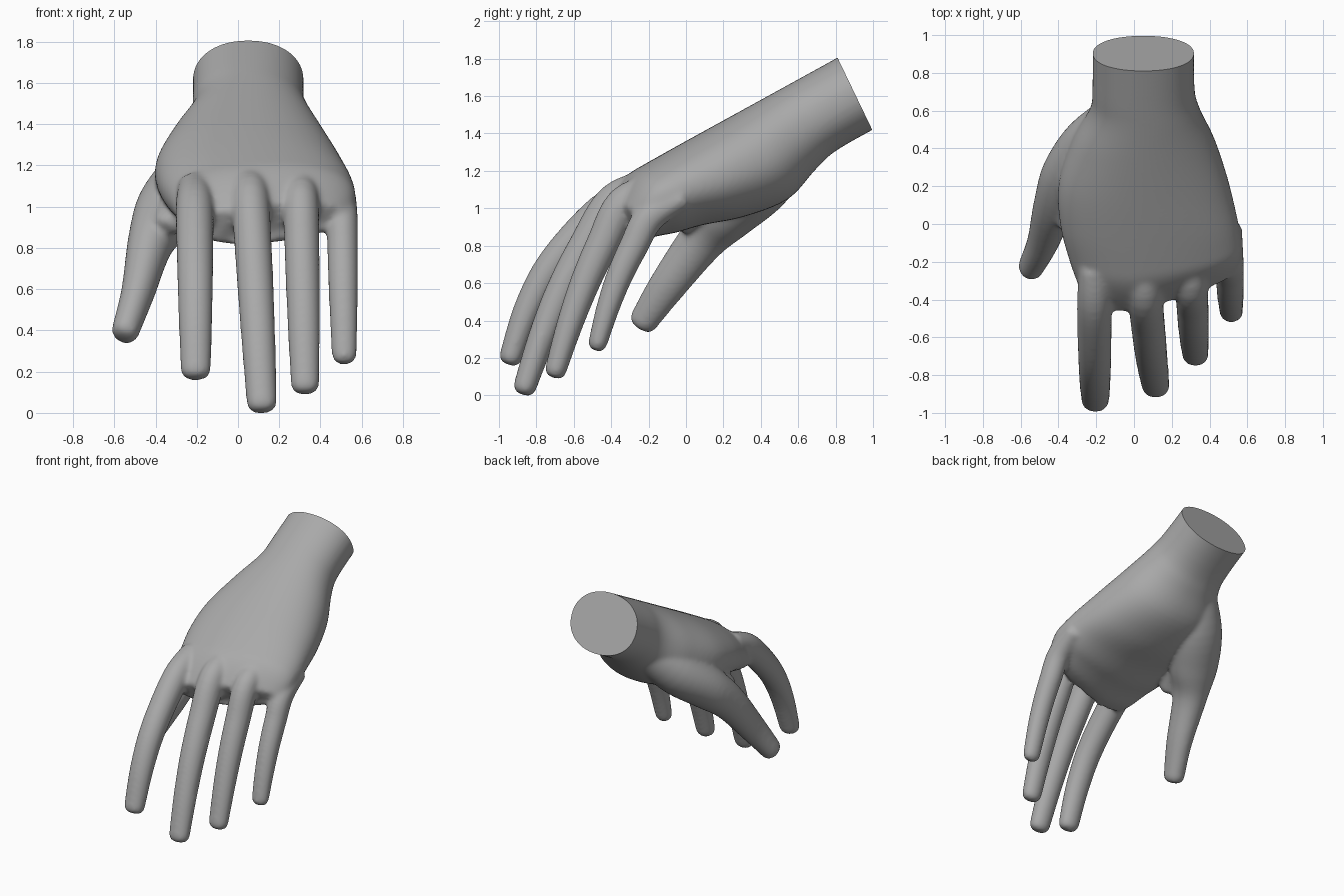
import bpy, bmesh, math
from mathutils import Vector

if "Cube" in bpy.data.objects:
    bpy.data.objects.remove(bpy.data.objects["Cube"])

skin = bpy.data.materials.new("plain grey")
skin.diffuse_color = (0.40, 0.40, 0.40, 1)
skin.use_nodes = True
skin.node_tree.nodes["Principled BSDF"].inputs["Base Color"].default_value = skin.diffuse_color


def spline(rows, steps=5):
    """Catmull-Rom interpolation through rows of numbers."""
    out = []
    for i in range(len(rows) - 1):
        a, b = rows[max(i - 1, 0)], rows[i]
        c, d = rows[i + 1], rows[min(i + 2, len(rows) - 1)]
        for k in range(steps):
            t = k / steps
            out.append([0.5 * (2 * q + (r - p) * t + (2 * p - 5 * q + 4 * r - s) * t * t
                               + (3 * q - p - 3 * r + s) * t ** 3)
                        for p, q, r, s in zip(a, b, c, d)])
    return out + [list(rows[-1])]


def add_loft(bm, rings):
    """Skin closed rings of points and cap both ends."""
    loops = [[bm.verts.new(p) for p in ring] for ring in rings]
    n = len(loops[0])
    for a, b in zip(loops, loops[1:]):
        for i in range(n):
            bm.faces.new((a[i], a[(i + 1) % n], b[(i + 1) % n], b[i]))
    bm.faces.new(loops[0][::-1])
    bm.faces.new(loops[-1])


def oval(n=40, power=2.0):
    for i in range(n):
        a = 2 * math.pi * i / n
        c, s = math.cos(a), math.sin(a)
        yield (math.copysign(abs(c) ** (2 / power), c),
               math.copysign(abs(s) ** (2 / power), s))


def add_digit(bm, rows):
    """Tube along x, y, z, half width, half depth, with a blunt rounded tip."""
    rows = spline(rows)
    tip = Vector(rows[-1][:3])
    end = (tip - Vector(rows[-2][:3])).normalized()
    w, d = rows[-1][3:]
    for a in (25, 50, 75):
        a = math.radians(a)
        k = math.cos(a) ** 0.6
        rows.append([*(tip + end * 0.05 * math.sin(a)), w * k, d * k])
    pts = [Vector(r[:3]) for r in rows]
    rings = []
    for i, r in enumerate(rows):
        t = (pts[min(i + 1, len(pts) - 1)] - pts[max(i - 1, 0)]).normalized()
        side = (Vector((1, 0, 0)) - t * t.x).normalized()
        up = t.cross(side)
        rings.append([pts[i] + side * (u * r[3]) + up * (v * r[4]) for u, v in oval()])
    add_loft(bm, rings)


def add_finger(bm, knuckle, tip, bow, width):
    """Bowed, tapering finger rooted inside the palm."""
    knuckle, tip = Vector(knuckle), Vector(tip)
    chord = (tip - knuckle).normalized()
    out = Vector((0, chord.z, -chord.y)).normalized()
    rows = [[*(knuckle + Vector((0, 0.18, 0.10))), width * 0.9, width * 0.8]]
    for k in range(5):
        t = k / 4
        p = knuckle.lerp(tip, t) + out * (bow * math.sin(math.pi * t))
        rows.append([*p, width * (1.03 - 0.2 * t * t), width * (1.1 - 0.4 * t ** 1.5)])
    add_digit(bm, rows)


bm = bmesh.new()

# wrist and palm stations: position along the straight back, depth, left x, right x
palm = [
    (0.98, 0.435, -0.22, 0.32),
    (0.64, 0.435, -0.22, 0.32),
    (0.50, 0.47, -0.235, 0.35),
    (0.32, 0.54, -0.33, 0.43),
    (0.10, 0.51, -0.40, 0.505),
    (-0.10, 0.44, -0.39, 0.55),
    (-0.28, 0.39, -0.34, 0.57),
    (-0.40, 0.31, -0.29, 0.56),
    (-0.47, 0.20, -0.25, 0.52),
]
rings = []
for y, depth, xl, xr in spline(palm):
    # the back rolls down past the knuckles, whose line slants toward the little finger
    top = Vector((0, y, 1.83 + 0.55 * (y - 0.81) - 3 * max(0, -0.28 - y) ** 2))
    half = Vector((0, -0.21, 0.45)) * depth
    skew = 0.35 * max(0, (0.05 - y) / 0.52) ** 1.5
    ring = []
    for u, v in oval(48, 2.15):
        x = (xl + xr) / 2 + u * (xr - xl) / 2
        slant = Vector((x, 0.87, 0.3)) * 1.0
        slant = Vector((0, 0.87, 0.3)) * (skew * max(0, x))
        ring.append(top + half * (v - 1) + slant + Vector((x, 0, 0)))
    rings.append(ring)
add_loft(bm, rings)

# index, middle, ring and little fingers
add_finger(bm, (-0.21, -0.41, 1.03), (-0.205, -0.935, 0.235), 0.085, 0.089)
add_finger(bm, (0.06, -0.385, 1.06), (0.115, -0.86, 0.075), 0.045, 0.089)
add_finger(bm, (0.305, -0.335, 1.05), (0.325, -0.695, 0.165), 0.03, 0.084)
add_finger(bm, (0.505, -0.19, 0.98), (0.515, -0.47, 0.31), 0.03, 0.074)

# thumb with its fleshy base
add_digit(bm, [
    (-0.06, 0.58, 1.37, 0.13, 0.13),
    (-0.20, 0.42, 1.17, 0.18, 0.16),
    (-0.33, 0.24, 1.01, 0.17, 0.15),
    (-0.42, 0.09, 0.86, 0.115, 0.125),
    (-0.485, -0.10, 0.61, 0.082, 0.10),
    (-0.545, -0.225, 0.425, 0.068, 0.078),
])

# web of skin between thumb and index finger
add_digit(bm, [(-0.22, 0.22, 1.15, 0.13, 0.12), (-0.33, 0.0, 0.95, 0.08, 0.06)])

bmesh.ops.recalc_face_normals(bm, faces=bm.faces)
mesh = bpy.data.meshes.new("hand")
bm.to_mesh(mesh)
bm.free()
hand = bpy.data.objects.new("hand", mesh)
bpy.context.collection.objects.link(hand)

# fuse the parts into one skin and soften the joins
fuse = hand.modifiers.new("fuse", 'REMESH')
fuse.mode = 'VOXEL'
fuse.voxel_size = 0.013
soft = hand.modifiers.new("soften", 'SMOOTH')
soft.factor = 0.5
soft.iterations = 14
depsgraph = bpy.context.evaluated_depsgraph_get()
fused = bpy.data.meshes.new_from_object(hand.evaluated_get(depsgraph))
hand.modifiers.clear()

# slice the wrist flat and cap it
bm = bmesh.new()
bm.from_mesh(fused)
bmesh.ops.bisect_plane(bm, geom=bm.verts[:] + bm.edges[:] + bm.faces[:],
                       plane_co=(0, 0.81, 1.83), plane_no=(0, 0.395, 0.19), clear_outer=True)
bmesh.ops.holes_fill(bm, edges=[e for e in bm.edges if e.is_boundary], sides=0)

# rest the fingertips on the ground
low = min(v.co.z for v in bm.verts)
bmesh.ops.translate(bm, verts=bm.verts, vec=(0, 0, -low))
bm.to_mesh(fused)
bm.free()
hand.data = fused
fused.materials.clear()
fused.materials.append(skin)
bpy.context.view_layer.objects.active = hand
hand.select_set(True)
bpy.ops.object.shade_smooth_by_angle(angle=math.radians(40))
